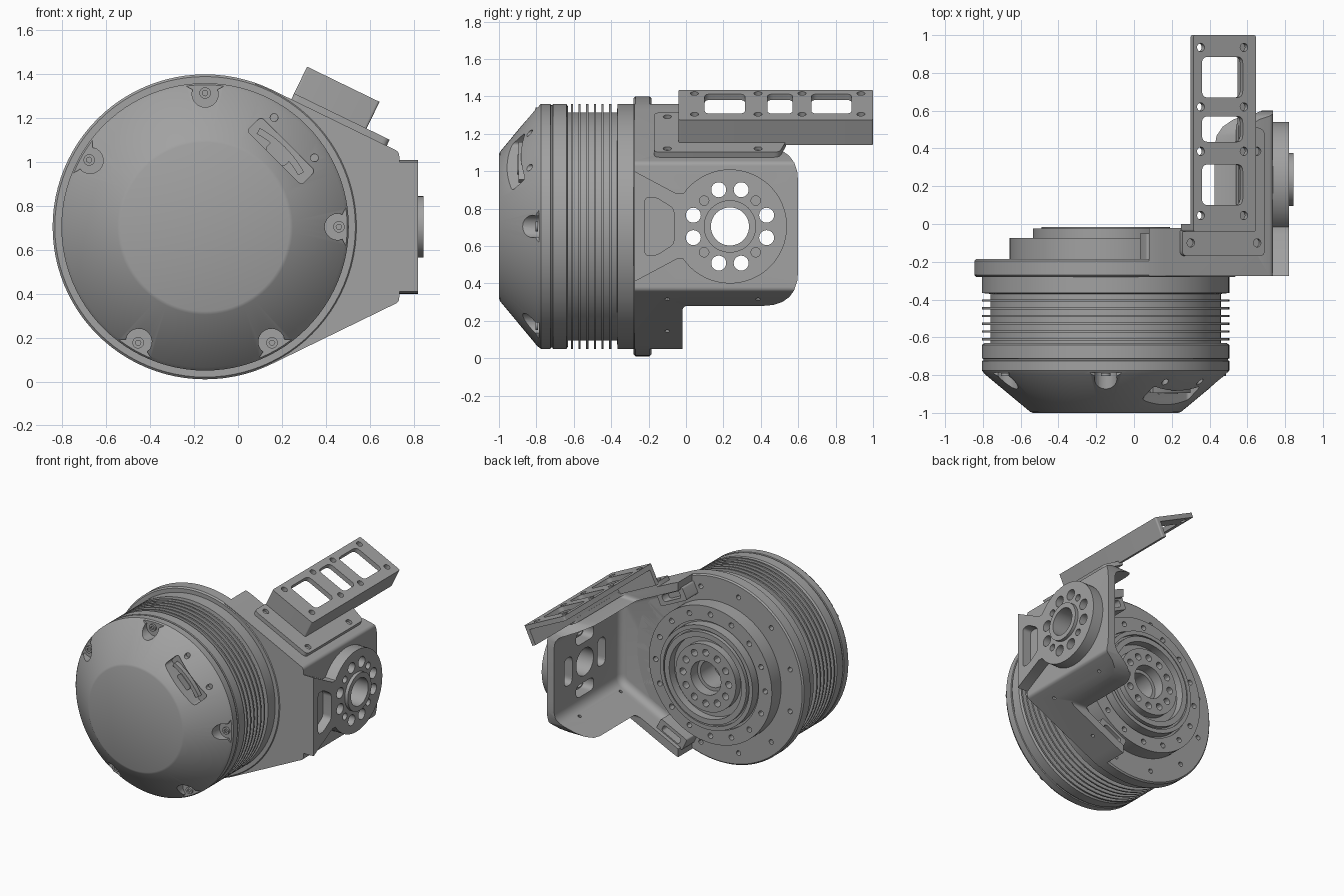
import bpy, bmesh, math
from mathutils import Matrix, Vector

if "Cube" in bpy.data.objects:
    bpy.data.objects.remove(bpy.data.objects["Cube"])

grey = bpy.data.materials.new("machined grey")
grey.use_nodes = True
grey.diffuse_color = (0.36, 0.36, 0.36, 1)
grey.node_tree.nodes["Principled BSDF"].inputs["Base Color"].default_value = (0.36, 0.36, 0.36, 1)

CX, CZ = -0.15, 0.705          # motor axis
TILT = math.radians(25.9)      # slope of the bracket sides


def frame(a, b, h, origin=(0, 0, 0)):
    """Axes for the two outline directions and the extrusion."""
    m = Matrix((a, b, h)).transposed().to_4x4()
    m.translation = Vector(origin)
    return m


ALONG_Y = frame((1, 0, 0), (0, 0, 1), (0, 1, 0))
ALONG_X = frame((0, 1, 0), (0, 0, 1), (1, 0, 0))
MOTOR = frame((1, 0, 0), (0, 0, 1), (0, 1, 0), (CX, 0, CZ))
C, S = math.cos(TILT), math.sin(TILT)
SLOPE = frame((C, 0, -S), (0, 1, 0), (S, 0, C), (0.315, 0, 1.435))
LOW_SLOPE = frame((C, 0, S), (0, 1, 0), (S, 0, -C), (0.315, 0, 2 * CZ - 1.435))


def finish(name, bm):
    bmesh.ops.recalc_face_normals(bm, faces=bm.faces)
    mesh = bpy.data.meshes.new(name)
    bm.to_mesh(mesh)
    bm.free()
    mesh.materials.append(grey)
    obj = bpy.data.objects.new(name, mesh)
    bpy.context.collection.objects.link(obj)
    return obj


def prism(name, outlines, lo, hi, m):
    bm = bmesh.new()
    for pts in outlines:
        bottom = [bm.verts.new(m @ Vector((*p, lo))) for p in pts]
        top = [bm.verts.new(m @ Vector((*p, hi))) for p in pts]
        bm.faces.new(bottom)
        bm.faces.new(top)
        for i in range(len(pts)):
            j = (i + 1) % len(pts)
            bm.faces.new((bottom[i], bottom[j], top[j], top[i]))
    return finish(name, bm)


def lathe(name, profile, steps=96):
    bm = bmesh.new()
    vs = [bm.verts.new((CX + r, y, CZ)) for r, y in profile]
    es = [bm.edges.new(e) for e in zip(vs, vs[1:])]
    bmesh.ops.spin(bm, geom=vs + es, cent=(CX, 0, CZ), axis=(0, 1, 0),
                   angle=2 * math.pi, steps=steps)
    bmesh.ops.remove_doubles(bm, verts=bm.verts, dist=0.0001)
    return finish(name, bm)


def arc(cx, cy, r, a0, a1, n=12):
    return [(cx + r * math.cos(math.radians(a0 + (a1 - a0) * i / n)),
             cy + r * math.sin(math.radians(a0 + (a1 - a0) * i / n))) for i in range(n + 1)]


def circle(cx, cy, r, n=24):
    return arc(cx, cy, r, 0, 360, n)[:-1]


def ring(count, radius, r, start=0, n=12):
    return [circle(*p, r, n) for p in arc(0, 0, radius, start, start + 360, count)[:-1]]


def rounded(pts, t, n=6):
    """Round every corner; a third item on a point sets its own size."""
    out = []
    for i, p in enumerate(pts):
        c = Vector(p[:2])
        size = p[2] if len(p) > 2 else t
        if size == 0:
            out.append(tuple(c))
            continue
        a = c + (Vector(pts[i - 1][:2]) - c).normalized() * size
        b = c + (Vector(pts[(i + 1) % len(pts)][:2]) - c).normalized() * size
        for k in range(n + 1):
            f = k / n
            out.append(tuple(a * (1 - f) ** 2 + c * 2 * f * (1 - f) + b * f * f))
    return out


def rect(a0, b0, a1, b1, t=0.0):
    return rounded([(a0, b0), (a1, b0), (a1, b1), (a0, b1)], t)


def bake(obj):
    dg = bpy.context.evaluated_depsgraph_get()
    obj.data = bpy.data.meshes.new_from_object(obj.evaluated_get(dg))
    obj.modifiers.clear()


def cut(targets, cutter, op='DIFFERENCE'):
    for obj in targets:
        mod = obj.modifiers.new("cut", 'BOOLEAN')
        mod.operation, mod.solver, mod.object = op, 'EXACT', cutter
        bake(obj)
    bpy.data.objects.remove(cutter)


# Motor: domed cap, cooling fins, mounting flange and stepped output
cap = lathe("motor_cap", [(0, -1), (0.385, -1), (0.4, -0.994), (0.64, -0.795), (0.655, -0.775),
                          (0.655, -0.725), (0.648, -0.722), (0.648, -0.714), (0.655, -0.711),
                          (0.655, -0.64), (0.64, -0.63), (0, -0.63)])
fins = [(0, -0.64), (0.61, -0.64)]
for i in range(6):
    y = -0.61 + i * 0.041
    fins += [(0.61, y - 0.006), (0.655, y - 0.006), (0.655, y + 0.006), (0.61, y + 0.006)]
lathe("motor_fins", fins + [(0.61, -0.37), (0.655, -0.365), (0.655, -0.27), (0, -0.27)])
rear = lathe("motor_output", [
    (0, -0.28), (0.685, -0.28), (0.695, -0.27), (0.695, -0.195), (0.685, -0.185), (0.51, -0.185),
    (0.51, -0.075), (0.4, -0.075), (0.4, -0.095), (0.385, -0.095), (0.385, -0.025), (0.355, -0.025),
    (0.355, -0.045), (0.34, -0.045), (0.34, -0.015), (0.3, -0.015), (0.3, -0.075), (0.25, -0.075),
    (0.25, -0.02), (0.125, -0.02), (0.125, -0.1), (0.1, -0.1), (0.1, -0.26), (0, -0.26)])
cut([rear], prism("flange_holes", ring(12, 0.605, 0.018, 15), -0.24, 0, MOTOR))
cut([rear], prism("output_holes", ring(16, 0.455, 0.02), -0.13, 0, MOTOR))
cut([rear], prism("hub_holes", ring(12, 0.19, 0.026), -0.09, 0, MOTOR))

# Screw notches round the cap
notch = ([(0.7, -0.13), (0.65, -0.1), (0.635, -0.075)] + arc(0.605, 0, 0.06, 290, 70)
         + [(0.635, 0.075), (0.65, 0.1), (0.7, 0.13)])
angles = (0, 90, 150, 240, 300)
for a in angles:
    turn = MOTOR @ Matrix.Rotation(math.radians(a), 4, 'Z')
    cut([cap], prism("notch_cutter", [notch], -1.1, -0.785, turn))
    screw = prism("cap_screw", [circle(0.61, 0, 0.026)], -0.79, -0.805, turn)
    cut([screw], prism("socket_cutter", [circle(0.61, 0, 0.013, 6)], -0.9, -0.795, turn))

# Connector window in the cap
turn = MOTOR @ Matrix.Rotation(math.radians(45), 4, 'Z')
cut([cap], prism("window_cutter", [rect(0.445, -0.175, 0.535, 0.175, 0.02)], -1.1, -0.85, turn))
cut([cap], prism("window_holes", [circle(0.575, s * 0.13, 0.018) for s in (-1, 1)], -1.1, -0.82, turn))
prism("connector_rib", [arc(0, 0, 0.515, -16, 16) + arc(0, 0, 0.485, 16, -16)], -0.86, -0.895, turn)
prism("connector_core", [rect(0.445, -0.06, 0.49, 0.06, 0.015)], -0.86, -0.9, turn)


# Bracket: tapered tray with a tall side wall
def edge(x, d):
    """Height of the sloped side at x, moved inward by d."""
    return 1.047 + (0.735 - x) * math.tan(TILT) - d / C


def both(pts):
    return pts + [(p[0], 2 * CZ - p[1], *p[2:]) for p in reversed(pts)]


start = math.degrees(math.acos(0.23 / 0.695))
bracket = prism("bracket", [rounded(both([(*p, 0) for p in arc(CX, CZ, 0.695, start, 64.1, 4)]
                                         + [(0.735, edge(0.735, 0), 0.02)]), 0)], -0.275, 0.6, ALONG_Y)
inner = prism("tray_cutter", [rounded(both([(-0.4, edge(-0.4, 0.06), 0), (0.675, edge(0.675, 0.06), 0.06)]), 0)],
              -0.185, 1.2, ALONG_Y)
bev = inner.modifiers.new("bevel", 'BEVEL')
bev.width, bev.segments, bev.limit_method, bev.angle_limit = 0.05, 4, 'ANGLE', 1.0
bake(inner)
cut([bracket], inner)
side = rounded(both([(-0.4, 1.6, 0), (-0.02, 1.6, 0), (-0.02, 1.13, 0.03), (0.6, 1.13, 0.19)]), 0)
cut([bracket], prism("side_cutter", [side], -1, 1, ALONG_X), 'INTERSECT')

# Lugs at the ends of the tray sides
for name, m in (("upper_lug", SLOPE), ("lower_lug", LOW_SLOPE)):
    lug = prism(name, [rect(-0.17, -0.31, 0.07, -0.215, 0.015)], -0.2, -0.05,
                m @ frame((1, 0, 0), (0, 0, 1), (0, 1, 0)))
    cut([lug], prism("lug_cutter", [rect(-0.13, -0.285, 0.03, -0.235, 0.02)], -0.12, 0.1,
                     m @ frame((1, 0, 0), (0, 0, 1), (0, 1, 0))))
cut([bracket], prism("lip_holes", [circle(u, y, 0.013, 12) for u, y in
                                  ((0.05, -0.1), (0.44, -0.1), (0.44, 0.385))], -0.3, 0, LOW_SLOPE))

# Pivot pad on the outside of the wall
PY = 0.235
hub = math.degrees(math.asin(0.175 / 0.305))
pad = prism("pivot_pad", [[(-0.275, 0.41), (-0.05, 0.53)]
                          + arc(PY, CZ, 0.305, hub - 180, 180 - hub, 48)
                          + [(-0.05, 0.88), (-0.275, 1.0)]], 0.73, 0.82, ALONG_X)
boss = prism("pivot_ring", [circle(PY, CZ, 0.14, 48)], 0.81, 0.845, ALONG_X)
cut([pad], prism("pocket_cutter", [rounded([(-0.22, 0.55), (-0.16, 0.55), (-0.065, 0.61),
                                            (-0.065, 0.80), (-0.16, 0.86), (-0.22, 0.86)], 0.025)],
                 0.75, 1, ALONG_X))
signs = [(a, b) for a in (-1, 1) for b in (-1, 1)]
through = [circle(PY + a * p, CZ + b * q, 0.04) for a, b in signs for p, q in ((0.06, 0.196), (0.196, 0.06))]
cut([pad, bracket, boss], prism("pivot_cutter", through + [circle(PY, CZ, 0.102, 48)], 0.5, 1, ALONG_X))
cut([pad], prism("pad_screw_holes", [circle(PY + a * 0.138, CZ + b * 0.138, 0.025) for a, b in signs],
                 0.78, 1, ALONG_X))
slots = [rect(PY - p, CZ + s - q, PY + p, CZ + s + q, 0.045)
         for s, p, q in ((0.196, 0.105, 0.047), (-0.196, 0.105, 0.047))]
slots += [rect(PY + s - 0.047, CZ - 0.105, PY + s + 0.047, CZ + 0.105, 0.045) for s in (-0.196, 0.196)]
cut([pad, bracket], prism("slot_cutter", slots, 0.5, 0.76, ALONG_X))

# Arm: angled foot and windowed L-section
foot = prism("arm_foot", [rounded([(0, -0.17), (0.484, -0.17), (0.484, 0.5), (0.33, 0.54),
                                   (0.33, -0.02), (0, -0.02)], 0.03)], -0.166, -0.135, SLOPE)
cut([foot], prism("foot_holes", [circle(u, y, 0.022) for u, y in
                                ((0.05, -0.1), (0.44, -0.1), (0.44, 0.385))], -0.155, 0, SLOPE))
arm = prism("arm", [rect(0, -0.04, 0.367, 1.0, 0.012)], -0.15, 0, SLOPE)
cut([arm], prism("arm_hollow", [rect(-0.5, 0, 0.332, 2)], -0.5, -0.035, SLOPE))
holes = [rect(0.05, a, 0.29, b, 0.035) for a, b in ((0.1, 0.315), (0.435, 0.57), (0.67, 0.885))]
holes += [circle(u, y, 0.022) for u in (0.043, 0.297) for y in (0.045, 0.385, 0.62, 0.935)]
cut([arm], prism("arm_windows", holes, -0.1, 0.1, SLOPE))

for obj in bpy.context.scene.objects:
    if obj.type == 'MESH':
        bpy.ops.object.select_all(action='DESELECT')
        obj.select_set(True)
        bpy.context.view_layer.objects.active = obj
        bpy.ops.object.shade_smooth_by_angle(angle=math.radians(30))
